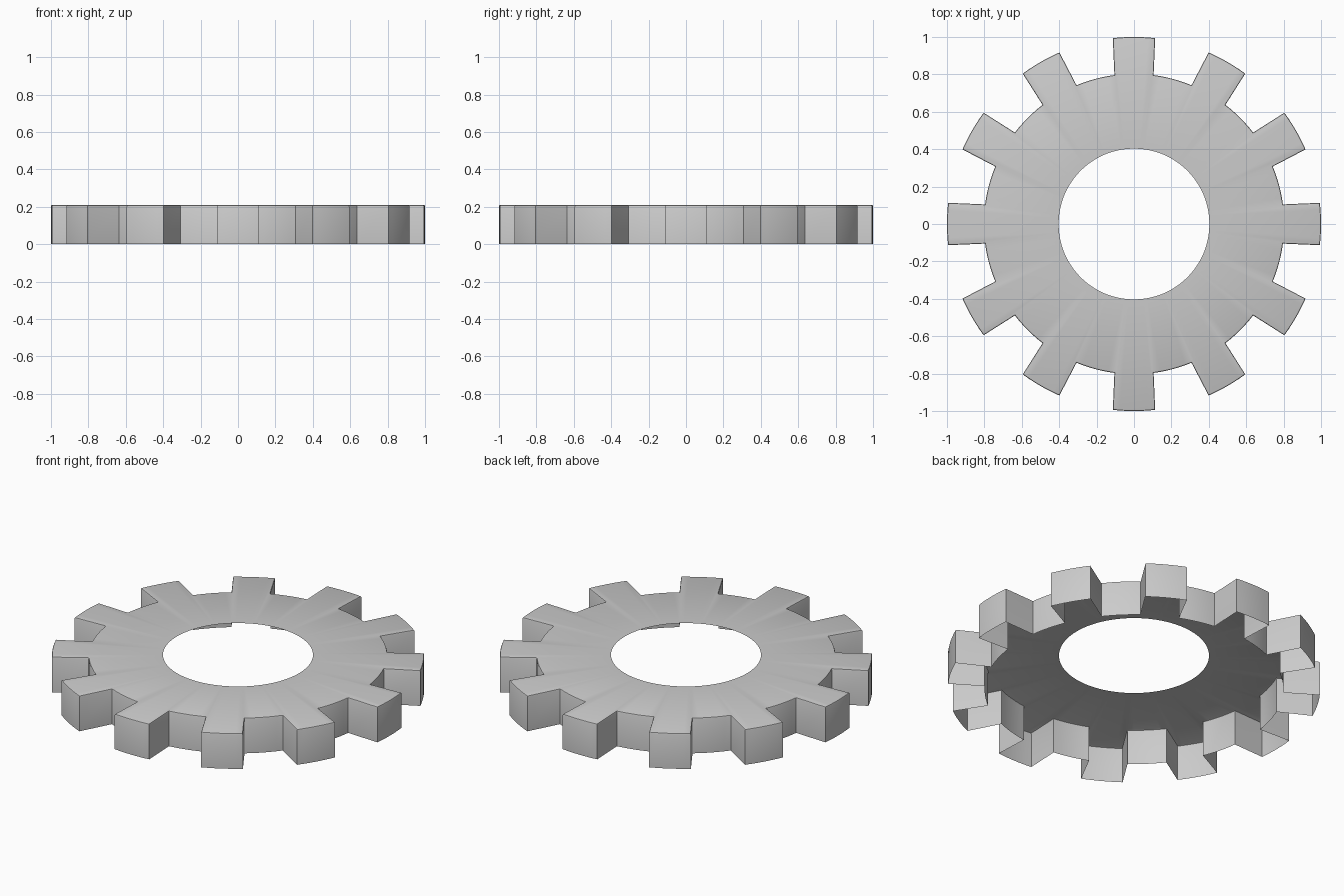
import bpy, bmesh
from math import radians, cos, sin

if "Cube" in bpy.data.objects:
    bpy.data.objects.remove(bpy.data.objects["Cube"])

TEETH, SEG, H, BEV = 12, 6, 0.21, 0.008
TIP_R, ROOT_R, HOLE_R = 1.0, 0.803, 0.403
TIP_A, ROOT_A = 6.5, 7.5      # half angles of a tooth at tip and root


def arc(radius, start, end):
    return [(radius, start + (end - start) * i / SEG) for i in range(SEG + 1)]


# Tooth outline: tip arc then valley arc, repeated round the ring
outline = []
for t in range(TEETH):
    a = t * 360 / TEETH
    outline += arc(TIP_R, a - TIP_A, a + TIP_A)
    outline += arc(ROOT_R, a + ROOT_A, a + 360 / TEETH - ROOT_A)

bm = bmesh.new()


def ring(points, z):
    return [bm.verts.new((r * cos(radians(a)), r * sin(radians(a)), z)) for r, a in points]


# Open-bottomed shell: thin top plate with a round hole, and a toothed skirt
top = ring(outline, H)
low = ring(outline, 0)
hole = ring([(HOLE_R, a) for _, a in outline], H)
n = len(outline)
for i in range(n):
    j = (i + 1) % n
    bm.faces.new((low[i], low[j], top[j], top[i]))
    bm.faces.new((top[i], top[j], hole[j], hole[i]))

# Softened upper rim
rim = [bm.edges.get((top[i], top[(i + 1) % n])) for i in range(n)]
bmesh.ops.bevel(bm, geom=rim, offset=BEV, segments=2, profile=0.5, affect='EDGES')

mesh = bpy.data.meshes.new("gear_shell")
bm.to_mesh(mesh)
bm.free()
gear = bpy.data.objects.new("gear_shell", mesh)
bpy.context.collection.objects.link(gear)
bpy.context.view_layer.objects.active = gear
gear.select_set(True)
bpy.ops.object.shade_smooth_by_angle(angle=radians(30))
